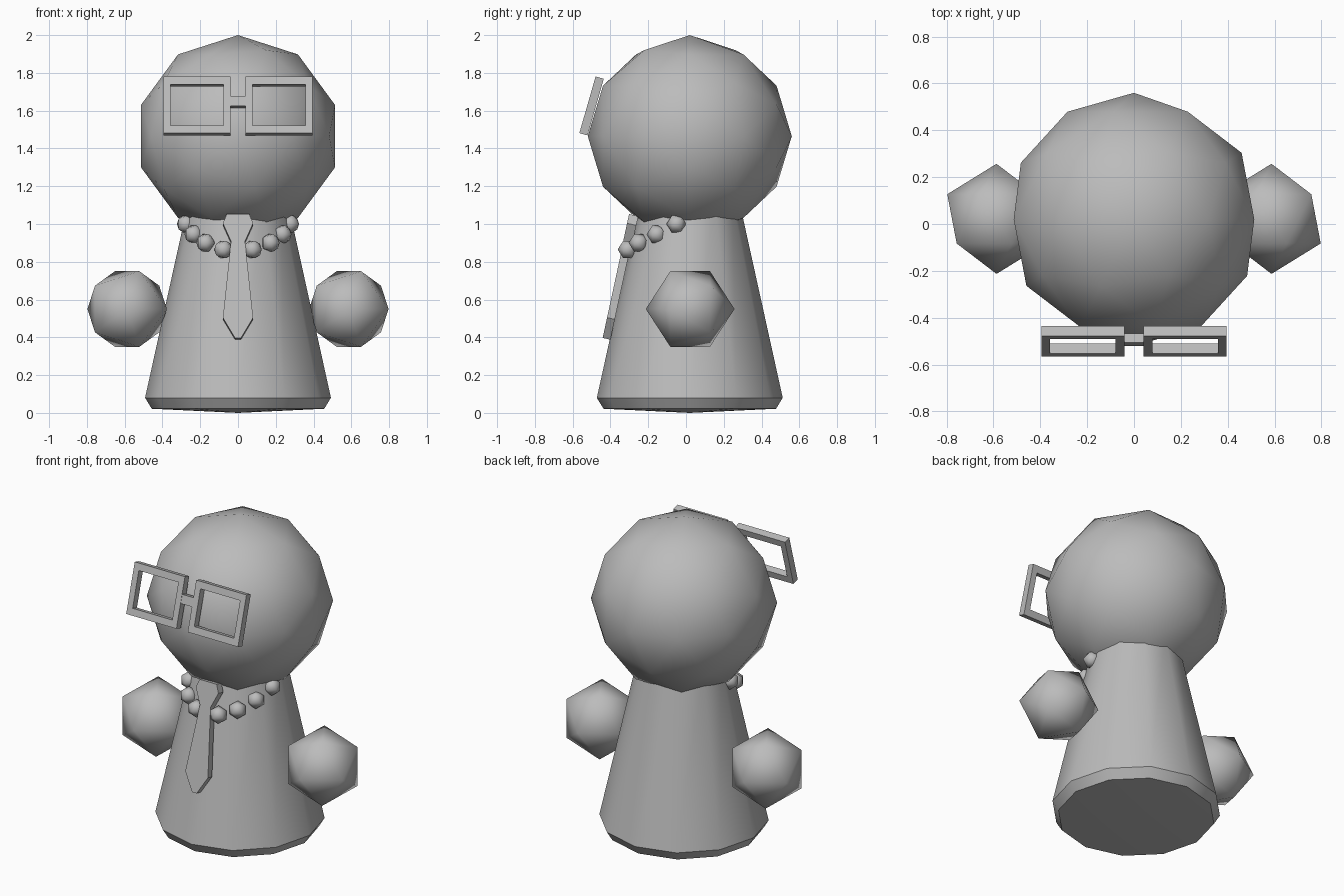
import bpy, bmesh, math
from mathutils import Matrix, Vector

if "Cube" in bpy.data.objects:
    bpy.data.objects.remove(bpy.data.objects["Cube"])

grey = bpy.data.materials.new("plain_grey")
grey.diffuse_color = (0.5, 0.5, 0.5, 1)
grey.use_nodes = True
grey.node_tree.nodes["Principled BSDF"].inputs["Base Color"].default_value = grey.diffuse_color


def finish(name, bm, smooth=None):
    bmesh.ops.recalc_face_normals(bm, faces=bm.faces)
    me = bpy.data.meshes.new(name)
    bm.to_mesh(me)
    bm.free()
    me.materials.append(grey)
    ob = bpy.data.objects.new(name, me)
    bpy.context.collection.objects.link(ob)
    if smooth:
        bpy.ops.object.select_all(action='DESELECT')
        ob.select_set(True)
        bpy.context.view_layer.objects.active = ob
        bpy.ops.object.shade_smooth_by_angle(angle=math.radians(smooth))
    return ob


def ball(name, centre, scale, level):
    """Low-poly ball with its poles along y."""
    bm = bmesh.new()
    bmesh.ops.create_icosphere(bm, subdivisions=level, radius=1,
                               matrix=Matrix.Rotation(math.pi / 2, 4, 'X'))
    bmesh.ops.scale(bm, vec=scale, verts=bm.verts)
    bmesh.ops.translate(bm, vec=centre, verts=bm.verts)
    return finish(name, bm, 60)


def plate(bm, outline, thick, hole=None):
    """Upright plate facing -y from an (x, z) outline, with an optional matching hole."""
    def ring(pts, y):
        return [bm.verts.new((x, y, z)) for x, z in pts]
    n = len(outline)
    front, back = ring(outline, -thick / 2), ring(outline, thick / 2)
    loops = [(front, back)]
    if hole:
        f2, b2 = ring(hole, -thick / 2), ring(hole, thick / 2)
        loops.append((f2, b2))
        for a, b in ((front, f2), (back, b2)):
            for i in range(n):
                j = (i + 1) % n
                bm.faces.new((a[i], a[j], b[j], b[i]))
    else:
        bm.faces.new(front)
        bm.faces.new(back)
    for a, b in loops:
        for i in range(n):
            j = (i + 1) % n
            bm.faces.new((a[i], a[j], b[j], b[i]))


def rect(x0, x1, z0, z1):
    return [(x0, z0), (x1, z0), (x1, z1), (x0, z1)]


def mirrored(half):
    return half + [(-x, z) for x, z in reversed(half)]


def lean(ob, origin, degrees):
    ob.matrix_world = Matrix.Translation(origin) @ Matrix.Rotation(math.radians(-degrees), 4, 'X')


# Body: twelve-sided tapered cone with a chamfered foot
bm = bmesh.new()
SIDES = 12
rings = []
for r, z in ((0.457, 0.022), (0.492, 0.08), (0.26, 1.13)):
    rings.append([bm.verts.new((r * math.cos(2 * math.pi * i / SIDES),
                                0.02 + r * math.sin(2 * math.pi * i / SIDES), z))
                  for i in range(SIDES)])
for a, b in zip(rings, rings[1:]):
    for i in range(SIDES):
        j = (i + 1) % SIDES
        bm.faces.new((a[i], a[j], b[j], b[i]))
bm.faces.new(rings[-1])
foot = bm.verts.new((0, 0.02, 0))
for i in range(SIDES):
    bm.faces.new((rings[0][i], rings[0][(i + 1) % SIDES], foot))
finish("body", bm, 35)

# Head
ball("head", (0, 0.02, 1.465), (0.54, 0.54, 0.535), 2)

# Hands and necklace beads, on both sides
beads = [(0.275, -0.05, 1.0), (0.235, -0.155, 0.945),
         (0.172, -0.25, 0.9), (0.077, -0.308, 0.865)]
for side, label in ((1, "right"), (-1, "left")):
    ball("hand_" + label, (side * 0.587, 0.022, 0.55), (0.235,) * 3, 1)
    for k, (x, y, z) in enumerate(beads):
        ball(f"bead_{label}_{k + 1}", (side * x, y, z), (0.054,) * 3, 1)

# Glasses: two square rims and a bridge, leaning back
bm = bmesh.new()
for s in (1, -1):
    plate(bm, [(s * x, z) for x, z in rect(0.04, 0.395, -0.156, 0.156)], 0.045,
          [(s * x, z) for x, z in rect(0.078, 0.358, -0.113, 0.113)])
plate(bm, rect(-0.042, 0.042, -0.005, 0.05), 0.04)
lean(finish("glasses", bm), (0, -0.5, 1.625), 16)

# Tie: knot and blade lying along the front of the body
bm = bmesh.new()
plate(bm, mirrored([(0.06, 0.345), (0.08, 0.295), (0.038, 0.2)]), 0.05)
lean(finish("tie_knot", bm), (0, -0.35, 0.71), 12.2)
bm = bmesh.new()
plate(bm, mirrored([(0.036, 0.21), (0.08, -0.215), (0.016, -0.325)]), 0.042)
lean(finish("tie_blade", bm), (0, -0.352, 0.71), 12.2)
